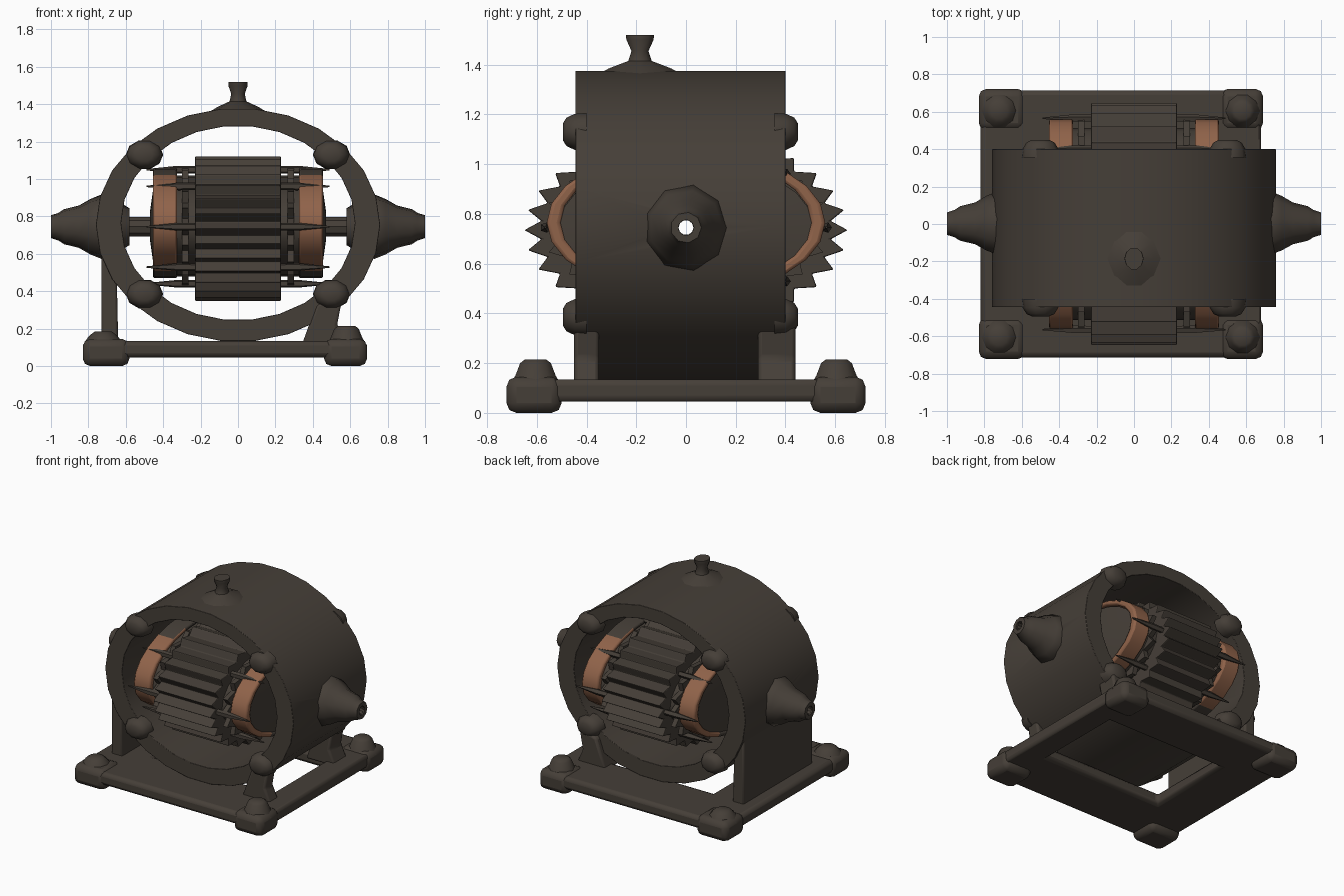
import bpy, bmesh
from math import sin, cos, pi, radians

if "Cube" in bpy.data.objects:
    bpy.data.objects.remove(bpy.data.objects["Cube"])


def material(name, rgb):
    m = bpy.data.materials.new(name)
    m.use_nodes = True
    m.diffuse_color = (*rgb, 1)
    bsdf = m.node_tree.nodes["Principled BSDF"]
    bsdf.inputs["Base Color"].default_value = (*rgb, 1)
    bsdf.inputs["Roughness"].default_value = 0.8
    return m


IRON = material("dark_iron", (0.060, 0.049, 0.039))
COPPER = material("copper", (0.28, 0.125, 0.068))
AXLE_Z = 0.745


def finish(name, bm, mats, bevel=0, smooth=35):
    bmesh.ops.recalc_face_normals(bm, faces=bm.faces)
    mesh = bpy.data.meshes.new(name)
    bm.to_mesh(mesh)
    bm.free()
    obj = bpy.data.objects.new(name, mesh)
    bpy.context.collection.objects.link(obj)
    for m in mats:
        mesh.materials.append(m)
    if bevel:
        mod = obj.modifiers.new("soft_edges", "BEVEL")
        mod.width, mod.segments = bevel, 2
    if smooth:
        bpy.ops.object.select_all(action="DESELECT")
        obj.select_set(True)
        bpy.context.view_layer.objects.active = obj
        bpy.ops.object.shade_smooth_by_angle(angle=radians(smooth))
    return obj


def loft(name, loops, closed=True, mats=(IRON,), **options):
    """Skin equal-length loops; closed joins the last to the first, else caps."""
    bm = bmesh.new()
    rows = [[bm.verts.new(p) for p in loop] for loop in loops]
    n = len(rows[0])
    pairs = list(zip(rows, rows[1:])) + ([(rows[-1], rows[0])] if closed else [])
    for a, b in pairs:
        for i in range(n):
            j = (i + 1) % n
            bm.faces.new((a[i], a[j], b[j], b[i]))
    if not closed:
        bm.faces.new(rows[0])
        bm.faces.new(rows[-1])
    return finish(name, bm, mats, **options)


def place(points, axis, at):
    order = {"x": lambda u, v: (at, u, v),
             "y": lambda u, v: (u, at, v),
             "z": lambda u, v: (u, v, at)}[axis]
    return [order(u, v) for u, v in points]


def ellipse(ru, rv, n, cu=0, cv=AXLE_Z, tooth=1):
    """Ellipse outline; tooth under 1 pulls in every second point."""
    return [(cu + ru * k * cos(t), cv + rv * k * sin(t))
            for i in range(n)
            for t, k in [(2 * pi * i / n, tooth if i % 2 else 1)]]


def rect(u0, u1, v0, v1):
    return [(u0, v0), (u1, v0), (u1, v1), (u0, v1)]


def tube(name, outer, inner, axis, a0, a1, **options):
    return loft(name, [place(outer, axis, a0), place(outer, axis, a1),
                       place(inner, axis, a1), place(inner, axis, a0)], **options)


def prism(name, outline, axis, a0, a1, **options):
    return loft(name, [place(outline, axis, a0), place(outline, axis, a1)],
                closed=False, **options)


# Open oval housing, bored through for the hollow shaft
housing = tube("housing", ellipse(0.76, 0.625, 26, cv=0.755),
               ellipse(0.625, 0.52, 26, cv=0.765), "y", -0.445, 0.40, bevel=0.012)
cutter = prism("shaft_bore", ellipse(0.04, 0.04, 10), "x", -0.9, 0.9)
bore = housing.modifiers.new("bore", "BOOLEAN")
bore.object, bore.operation = cutter, "DIFFERENCE"
bpy.context.view_layer.objects.active = housing
bpy.ops.object.modifier_move_to_index(modifier="bore", index=0)
bpy.ops.object.modifier_apply(modifier="bore")
bpy.data.objects.remove(cutter)

# Rounded rim lugs at the four diagonals, front and back
for side, sx in (("left", 1), ("right", -1)):
    for tall, z in (("upper", 1.13), ("lower", 0.385)):
        for end, y0, y1 in (("front", -0.4, -0.495), ("back", 0.355, 0.45)):
            loft(f"rim_lug_{end}_{tall}_{side}",
                 [place(ellipse(r, r * 0.8, 10, sx * 0.5, z), "y", y0 + (y1 - y0) * k)
                  for r, k in ((0.1, 0), (0.095, 0.5), (0.075, 0.85), (0.045, 1))],
                 closed=False, smooth=60)

# Oil cap with flared neck on top
loft("oil_cap", [place(ellipse(r, r * f, 10, 0, -0.185), "z", z) for z, r, f in
                 ((1.33, 0.2, 1.2), (1.385, 0.11, 1.2), (1.415, 0.045, 1.1),
                  (1.455, 0.036, 1), (1.5, 0.052, 1.1), (1.52, 0.05, 1.2))],
     closed=False, smooth=50)

# Hollow shaft running through both bearing bosses
tube("shaft", ellipse(0.055, 0.055, 10), ellipse(0.03, 0.03, 10), "x", -0.99, 0.99)
for side, s in (("left", 1), ("right", -1)):
    profile = ((0.58, 0.032), (0.58, 0.1), (0.66, 0.15), (0.73, 0.175), (0.79, 0.15),
               (0.85, 0.115), (0.93, 0.095), (0.96, 0.075), (1.0, 0.062), (1.0, 0.032))
    loft(f"bearing_boss_{side}",
         [place(ellipse(r, r, 9), "x", s * x) for x, r in profile], smooth=45)

# Toothed laminated rotor
teeth = 30
tube("rotor_core", ellipse(0.65, 0.39, teeth * 2, cv=0.735, tooth=0.9),
     ellipse(0.06, 0.04, teeth * 2), "x", -0.23, 0.23, bevel=0.006, smooth=0)

# Spiked end plates, copper coils and hubs
for side, s in (("left", 1), ("right", -1)):
    tube(f"end_plate_{side}", ellipse(0.58, 0.32, 40, tooth=0.88),
         ellipse(0.06, 0.05, 40), "x", s * 0.265, s * 0.3, smooth=0)
    coil = tube(f"coil_{side}", ellipse(0.56, 0.295, 24, cv=0.765),
                ellipse(0.505, 0.265, 24, cv=0.765),
                "x", s * 0.325, s * 0.455, mats=(COPPER, IRON), bevel=0.012)
    for face in coil.data.polygons:
        if not 0.53 < face.center.z < 1.03:
            face.material_index = 1
    loft(f"coil_hub_{side}",
         [place(ellipse(r * 1.9, r, 24, cv=0.75), "x", s * x) for x, r in
          ((0.2, 0.042), (0.2, 0.27), (0.44, 0.27), (0.45, 0.22), (0.47, 0.08),
           (0.47, 0.042))])
    # Claws tying the coil to the core
    for i in range(8):
        t = 2 * pi * i / 8
        y, z = 0.565 * cos(t), AXLE_Z + 0.305 * sin(t)
        loft(f"coil_claw_{side}_{i + 1}",
             [place(ellipse(r, r, 5, y, z), "x", s * x) for x, r in
              ((0.2, 0.02), (0.32, 0.022), (0.49, 0.004))], closed=False)

# Base frame: wide deck with a window under the housing
tube("base_frame", rect(-0.82, 0.68, -0.715, 0.715), rect(-0.46, 0.5, -0.3, 0.34),
     "z", 0.045, 0.135, bevel=0.025)

# Corner feet with rounded bolt bumps
for end, sy in (("front", -1), ("back", 1)):
    for side, x0, x1, bx, top in (("right", -0.83, -0.58, -0.72, 0.185),
                                  ("left", 0.46, 0.69, 0.58, 0.215)):
        prism(f"foot_{end}_{side}", rect(x0, x1, *sorted((sy * 0.5, sy * 0.722))),
              "z", 0, 0.145, bevel=0.04)
        loft(f"bolt_{end}_{side}",
             [place(ellipse(r, r, 10, bx, sy * 0.605), "z", z) for z, r in
              ((0.11, 0.11), (0.15, 0.085), (top - 0.015, 0.065), (top, 0.045))],
             closed=False, smooth=60)

# Supports: full side wall on the right, two short legs on the left
prism("support_wall_right", [(-0.73, 0.1), (-0.64, 0.1), (-0.65, 0.57), (-0.73, 0.62)],
      "y", -0.42, 0.38, bevel=0.012)
for end, y0, y1 in (("front", -0.45, -0.35), ("back", 0.29, 0.44)):
    prism(f"support_leg_{end}_left",
          [(0.34, 0.11), (0.58, 0.11), (0.53, 0.22), (0.56, 0.38), (0.42, 0.33)],
          "y", y0, y1, bevel=0.015)
